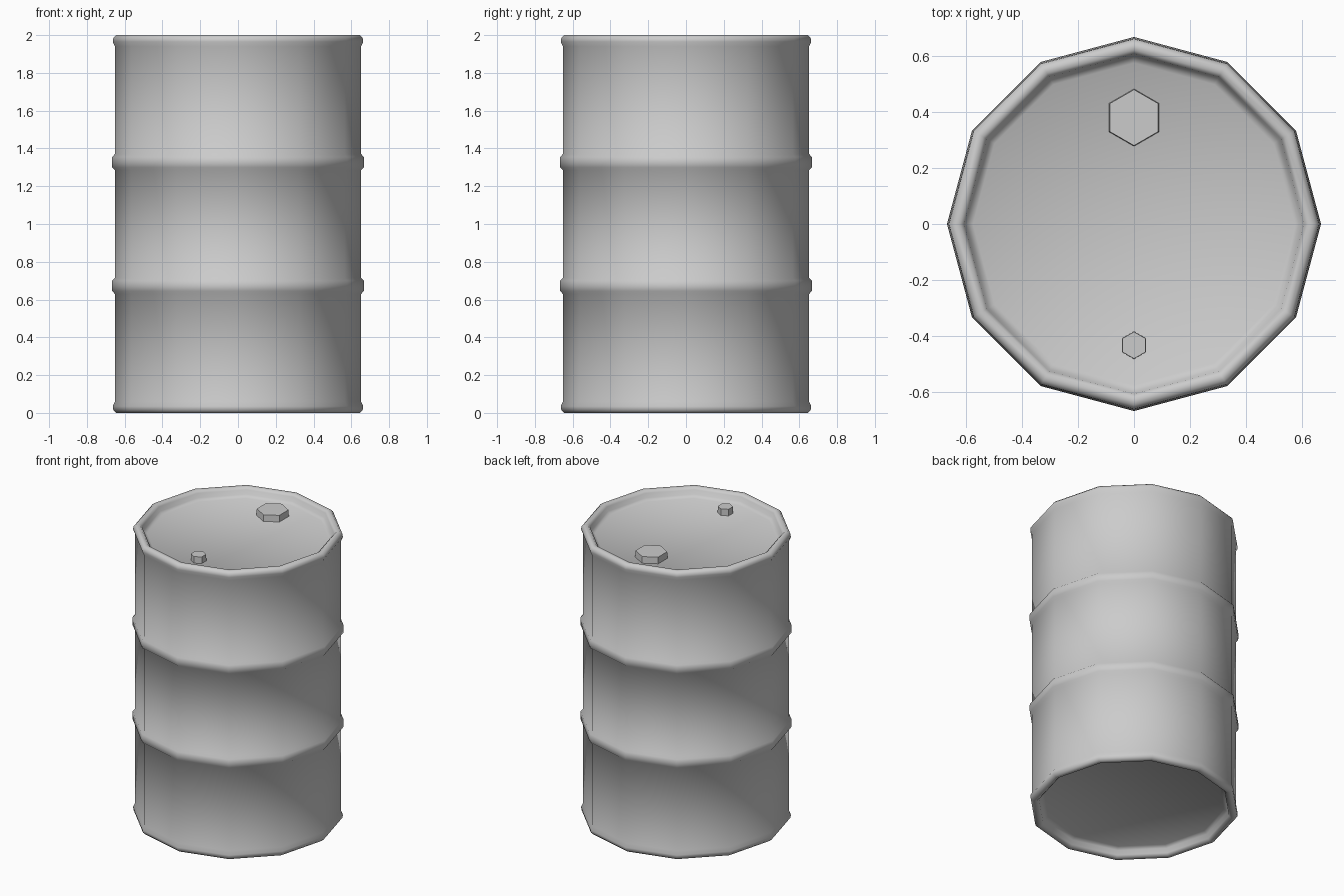
import bpy, bmesh, math

if "Cube" in bpy.data.objects:
    bpy.data.objects.remove(bpy.data.objects["Cube"])

SIDES = 12


def finish(name, bm, angle):
    bmesh.ops.recalc_face_normals(bm, faces=bm.faces[:])
    mesh = bpy.data.meshes.new(name)
    bm.to_mesh(mesh)
    bm.free()
    obj = bpy.data.objects.new(name, mesh)
    bpy.context.collection.objects.link(obj)
    bpy.ops.object.select_all(action='DESELECT')
    obj.select_set(True)
    bpy.context.view_layer.objects.active = obj
    bpy.ops.object.shade_smooth_by_angle(angle=math.radians(angle))
    return obj


def lathe(name, profile, sides, angle):
    # profile runs from the lower centre to the upper centre
    bm = bmesh.new()
    rings = []
    for r, z in profile:
        rings.append([bm.verts.new((r * math.cos(2 * math.pi * i / sides),
                                    r * math.sin(2 * math.pi * i / sides), z))
                      for i in range(sides)])
    for a, b in zip(rings, rings[1:]):
        for i in range(sides):
            j = (i + 1) % sides
            bm.faces.new((a[i], a[j], b[j], b[i]))
    bm.faces.new(rings[0])
    bm.faces.new(rings[-1])
    return finish(name, bm, angle)


# Drum shell: recessed end, rolled rim and one raised hoop, mirrored about mid height
lower = [(0.575, 0.06), (0.60, 0.045), (0.607, 0.015), (0.622, 0.0), (0.645, 0.0),
         (0.66, 0.015), (0.663, 0.035), (0.652, 0.06)]
hoop = [(0.652, 0.63), (0.666, 0.645), (0.668, 0.672), (0.666, 0.70), (0.652, 0.715)]
half = lower + hoop
upper = [(r, 2.0 - z) for r, z in reversed(half)]
lathe("drum_shell", half + upper, SIDES, 80)


# Hexagonal bungs on the lid
def bung(name, y, radius, top):
    bm = bmesh.new()
    bmesh.ops.create_cone(bm, cap_ends=True, segments=6, radius1=radius * 1.03,
                          radius2=radius, depth=top - 1.93)
    for v in bm.verts:
        v.co.y += y
        v.co.z += (top + 1.93) / 2
    obj = finish(name, bm, 30)
    return obj


bung("large_bung", 0.38, 0.10, 1.985)
bung("small_bung", -0.433, 0.048, 1.985)
